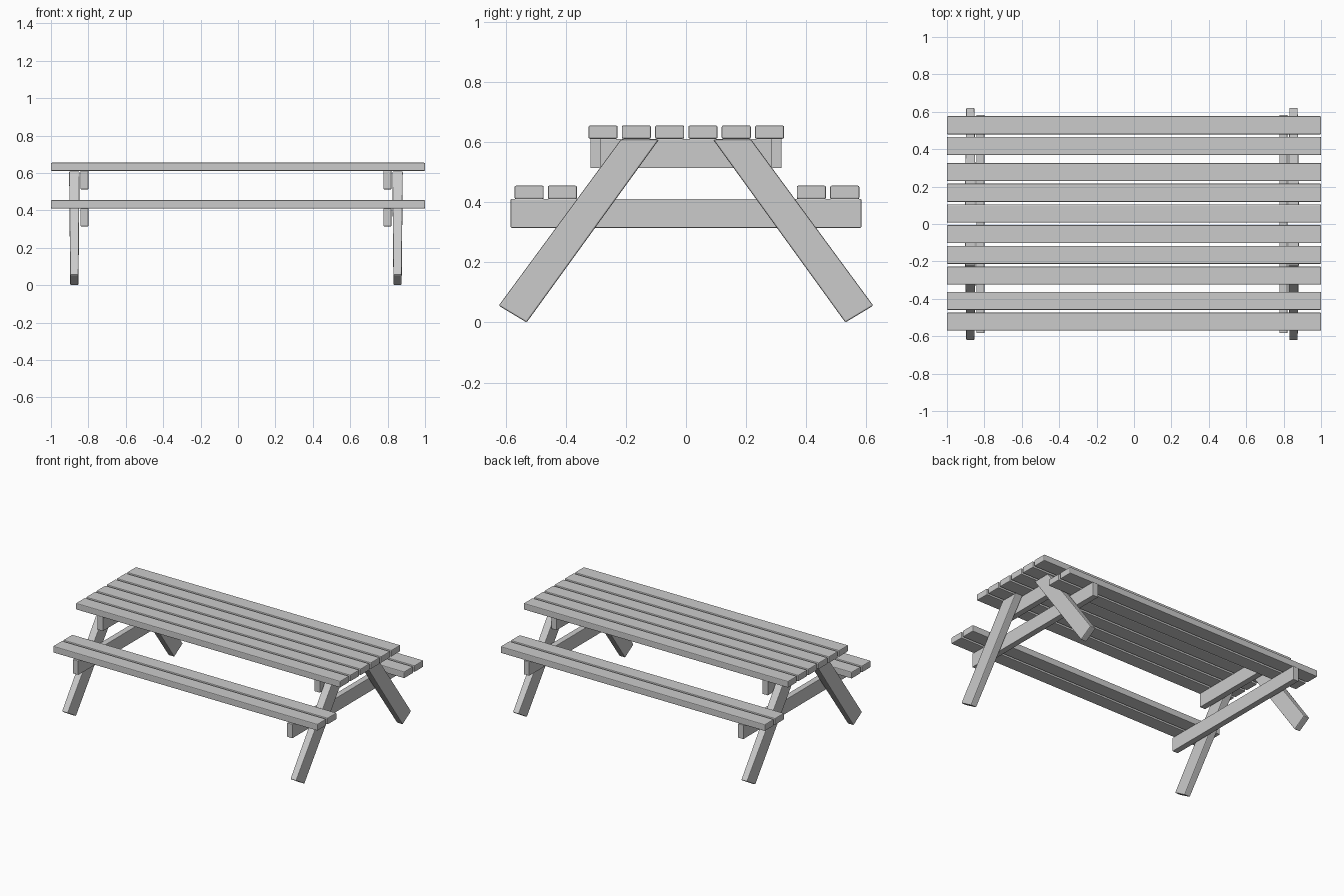
import bpy, bmesh

if "Cube" in bpy.data.objects:
    bpy.data.objects.remove(bpy.data.objects["Cube"])


def solid(name, near, far, bevel):
    """Closed four-sided bar between two matching end outlines."""
    bm = bmesh.new()
    a = [bm.verts.new(p) for p in near]
    b = [bm.verts.new(p) for p in far]
    bm.faces.new(a)
    bm.faces.new(b[::-1])
    for i in range(4):
        j = (i + 1) % 4
        bm.faces.new((a[j], a[i], b[i], b[j]))
    bmesh.ops.recalc_face_normals(bm, faces=bm.faces)
    mesh = bpy.data.meshes.new(name)
    bm.to_mesh(mesh)
    bm.free()
    ob = bpy.data.objects.new(name, mesh)
    bpy.context.collection.objects.link(ob)
    mod = ob.modifiers.new("eased_edges", 'BEVEL')
    mod.width = bevel
    mod.segments = 2
    return ob


def board(name, x, y, z, bevel=0.005):
    """Rectangular board from (min, max) ranges."""
    outline = [(y[0], z[0]), (y[1], z[0]), (y[1], z[1]), (y[0], z[1])]
    return solid(name, [(x[0], *p) for p in outline],
                 [(x[1], *p) for p in outline], bevel)


SLAT = 0.097
PITCH = 0.1107

# Table top slats
for i in range(6):
    c = (i - 2.5) * PITCH + 0.001
    board(f"table_slat_{i + 1}", (-1, 1), (c - SLAT / 2, c + SLAT / 2), (0.611, 0.655))

# Bench slats, two per side
for side, label in ((-1, "front"), (1, "back")):
    for i in range(2):
        c = side * (0.414 + i * PITCH) + 0.003
        board(f"{label}_bench_slat_{i + 1}", (-1, 1),
              (c - SLAT / 2, c + SLAT / 2), (0.41, 0.455))

# End frames: splayed legs and two cross beams at each end
for end, label, leg_x, top_half in ((-1, "left", 0.875, 0.318), (1, "right", 0.853, 0.285)):
    inner, outer = leg_x - 0.075, leg_x - 0.033
    xs = sorted((end * inner, end * outer))
    board(f"{label}_top_beam", xs, (-top_half, top_half), (0.513, 0.611), 0.003)
    board(f"{label}_bench_beam", xs, (-0.583, 0.583), (0.315, 0.411), 0.003)

    for side, where in ((-1, "front"), (1, "back")):
        # Outline in y, z with half thickness: the leg is slightly thicker on top
        profile = [(0.623, 0.056, 0.022), (0.53, 0.0, 0.022),
                   (0.09, 0.608, 0.028), (0.217, 0.608, 0.028)]
        near = [(end * leg_x - t, side * y, z) for y, z, t in profile]
        far = [(end * leg_x + t, side * y, z) for y, z, t in profile]
        solid(f"{label}_{where}_leg", near, far, 0.005)
